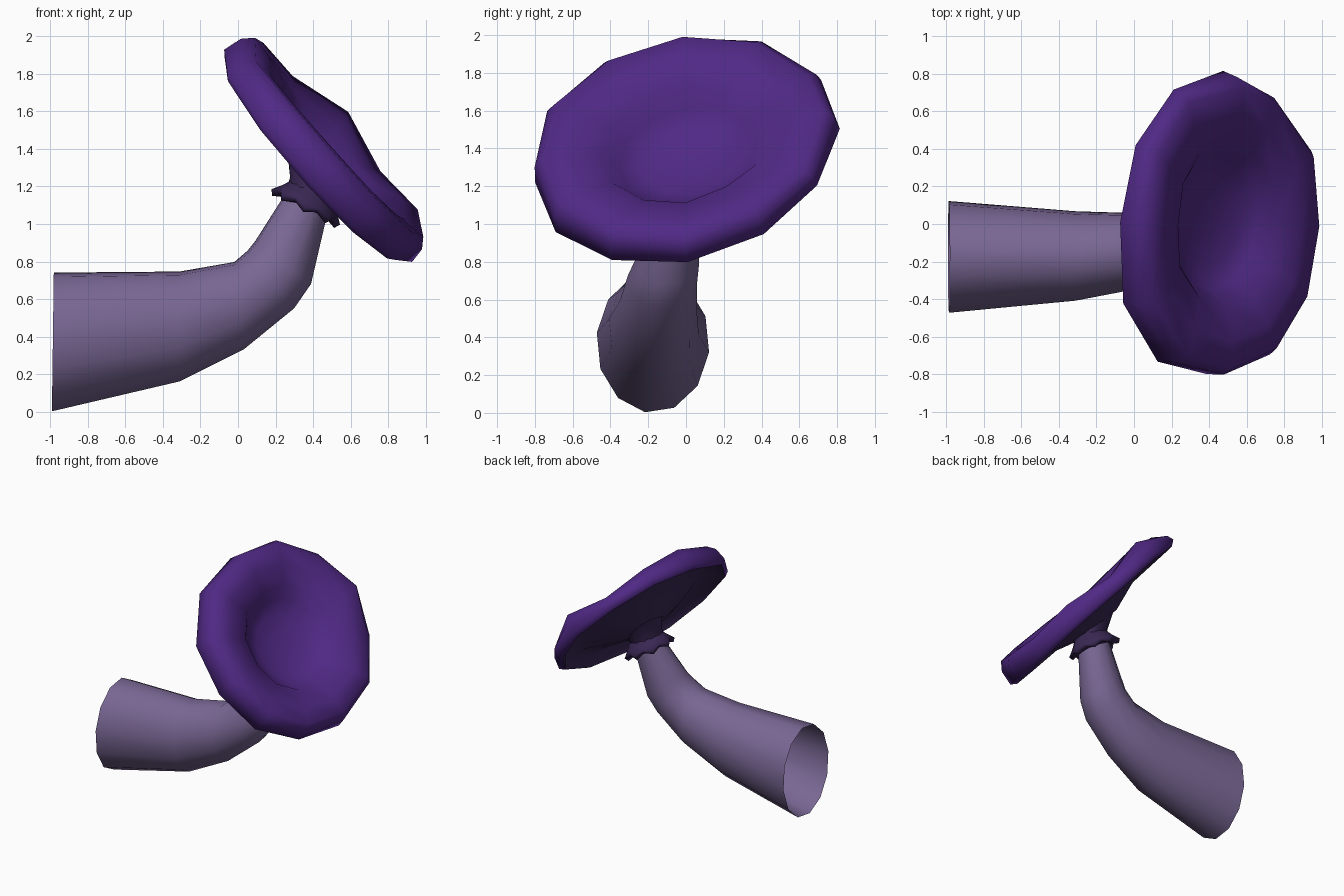
import bpy, bmesh, math
from mathutils import Vector as V

if "Cube" in bpy.data.objects:
    bpy.data.objects.remove(bpy.data.objects["Cube"])


def material(name, rgb):
    m = bpy.data.materials.new(name)
    m.diffuse_color = (*rgb, 1)
    m.use_nodes = True
    m.node_tree.nodes["Principled BSDF"].inputs["Base Color"].default_value = m.diffuse_color
    return m


LILAC = material("lilac", (0.19, 0.135, 0.295))
PURPLE = material("purple", (0.08, 0.022, 0.235))
DARK = material("dark_purple", (0.04, 0.02, 0.085))


def loft(name, rings, mat, cap_first=False):
    """Skin a list of equal-length point rings with quads."""
    bm = bmesh.new()
    vs = [[bm.verts.new(p) for p in r] for r in rings]
    n = len(vs[0])
    for a, b in zip(vs, vs[1:]):
        for i in range(n):
            j = (i + 1) % n
            bm.faces.new((a[i], a[j], b[j], b[i]))
    if cap_first:
        bm.faces.new(vs[0][::-1])
    bmesh.ops.recalc_face_normals(bm, faces=bm.faces)
    me = bpy.data.meshes.new(name)
    bm.to_mesh(me)
    bm.free()
    me.materials.append(mat)
    me.shade_smooth()
    ob = bpy.data.objects.new(name, me)
    bpy.context.collection.objects.link(ob)
    return ob


def ring(c, a, b, n=12, phase=0.0):
    return [c + a * math.cos(t) + b * math.sin(t)
            for t in (2 * math.pi * i / n + phase for i in range(n))]


# Stem: open bent tube; each row is bottom x,z, top x,z, middle y, y radius
stem = [(-0.99, 0.00, -0.98, 0.745, -0.175, 0.30),
        (-0.31, 0.16, -0.31, 0.75, -0.17, 0.24),
        (0.03, 0.33, -0.02, 0.80, -0.145, 0.205),
        (0.30, 0.55, 0.05, 0.86, -0.125, 0.185),
        (0.39, 0.68, 0.09, 0.91, -0.10, 0.17),
        (0.48, 1.07, 0.25, 1.16, -0.04, 0.12)]
rings = []
for bx, bz, tx, tz, y, ry in stem:
    lo, hi = V((bx, y, bz)), V((tx, y, tz))
    rings.append(ring((lo + hi) / 2, V((0, ry, 0)), (hi - lo) / 2, 12, math.radians(-8)))
loft("stem", rings, LILAC)

# Cap frame: tilted axis, down-slope and cross-slope directions
C = V((0.468, 0, 1.395))
N = V((0.736, -0.158, 0.657)).normalized()
S = V((0.055, 0.985, 0.176))
S = (S - N * S.dot(N)).normalized()
U = V((0.665, 0, -0.747))
# Uneven rim: height and radius change at each of the 12 sides
WAVE = [0, 0.015, -0.04, 0.025, -0.055, -0.01, 0.035, 0.02, 0.05, 0.06, 0.05, 0.03]
WIDE = [1, 1, 0.98, 1, 1.01, 1.02, 1.01, 1.07, 1.06, 1, 1, 0.99]


def cap_rings(profile):
    out = []
    for r, h, w in profile:
        pts = ring(V(), U * 0.75 * r, S * 0.82 * r)
        out.append([C + p * (1 + (WIDE[i] - 1) * r) + N * (h + WAVE[i] * w)
                    for i, p in enumerate(pts)])
    return out


# Cap top: sunken bowl with a rounded, wavy rim (radius, height, wave strength)
loft("cap_top", cap_rings([(0.12, -0.12, 0), (0.30, -0.10, 0), (0.45, -0.055, 0.1),
                           (0.54, 0.03, 0.6), (0.75, 0.07, 1), (0.92, 0.08, 1),
                           (0.98, 0.03, 0.7), (1.0, -0.055, 0.1), (0.95, -0.085, 0.1)]),
     PURPLE, True)
# Cap underside: hollow tapering to the neck
loft("cap_underside", cap_rings([(0.95, -0.085, 0.1), (0.88, -0.03, 0.4), (0.68, -0.035, 0.4),
                                 (0.45, -0.10, 0), (0.20, -0.165, 0)]), DARK)

# Neck between cap and stem
A = V((0.89, 0, -0.46))
Y = V((0, 1, 0))
K = V((0.46, 0, 0.89))
P = V((0.365, -0.035, 1.10))
loft("neck", [ring(P - K * 0.02, A * 0.13, Y * 0.13),
              ring(P + K * 0.09 - A * 0.01, A * 0.135, Y * 0.135),
              ring(C - N * 0.14 + U * 0.02, U * 0.18, S * 0.18)], DARK)

# Collar: ragged skirt around the top of the stem
inner = ring(P + K * 0.10, A * 0.12, Y * 0.12, 16)
middle = ring(P + K * 0.04, A * 0.16, Y * 0.16, 16)
outer, under = [], []
for i in range(16):
    t = 2 * math.pi * i / 16
    d = A * math.cos(t) + Y * math.sin(t)
    odd = i % 2
    outer.append(P + d * (0.205 - 0.025 * odd) + K * (0.025 * odd - 0.01))
    under.append(P + d * (0.185 - 0.02 * odd) + K * (0.03 * odd - 0.04))
base = ring(P - K * 0.01, A * 0.12, Y * 0.12, 16)
loft("collar", [inner, middle, outer, under, base], DARK)
